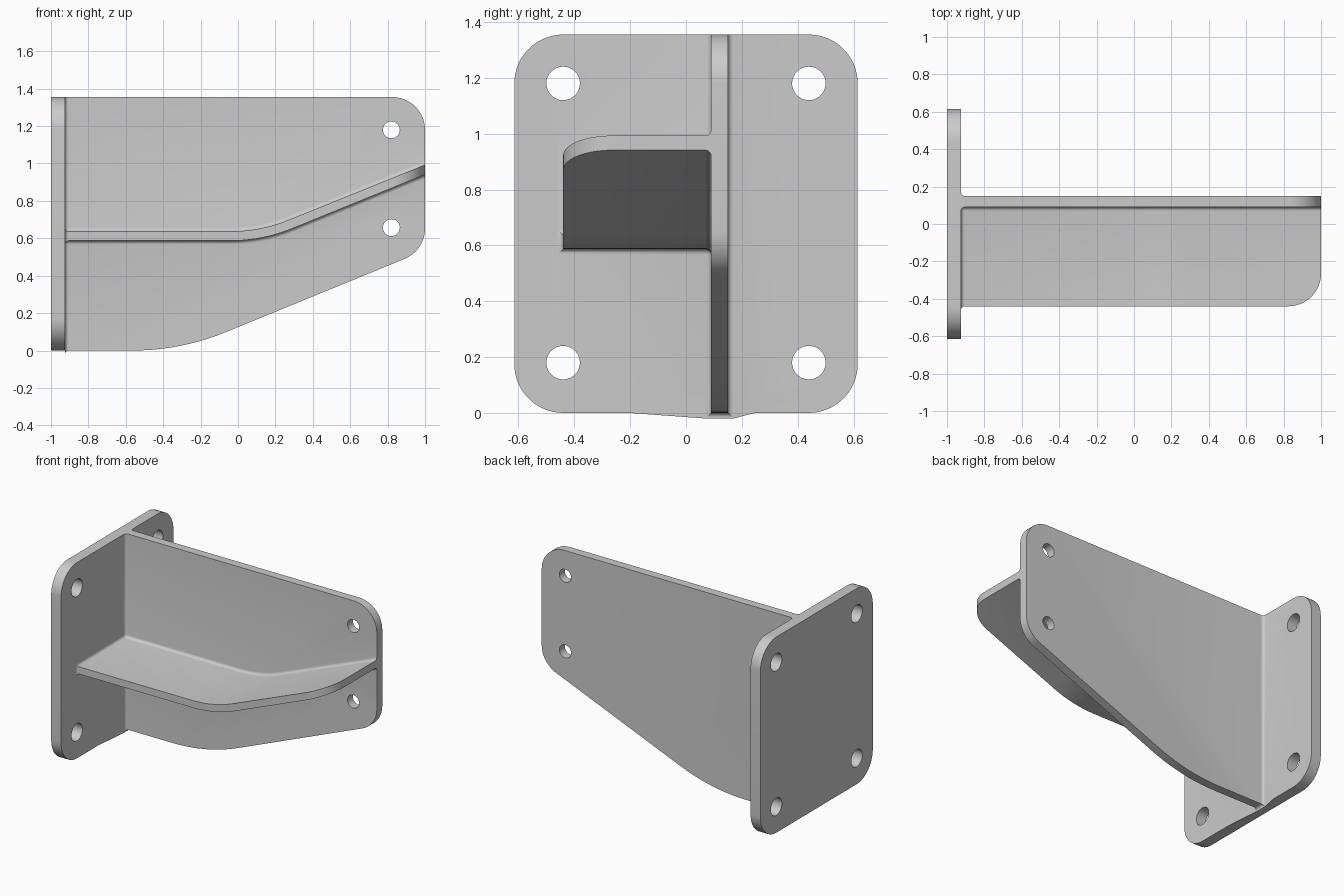
import bpy, bmesh, math
from mathutils import Vector, Matrix

cube = bpy.data.objects.get("Cube")
if cube:
    bpy.data.objects.remove(cube, do_unlink=True)

# Axis order for each sketch plane: (u, v, extrusion) mapped to x, y, z
PLANES = {
    "XZ": lambda u, v, w: (u, w, v),
    "YZ": lambda u, v, w: (w, u, v),
    "XY": lambda u, v, w: (u, v, w),
}


def rounded(corners):
    """Outline from (u, v, radius) corners, each replaced by a tangent arc."""
    outline = []
    for i, (u, v, r) in enumerate(corners):
        p = Vector((u, v))
        if r == 0:
            outline.append(p)
            continue
        a = (Vector(corners[i - 1][:2]) - p).normalized()
        b = (Vector(corners[(i + 1) % len(corners)][:2]) - p).normalized()
        half = a.angle(b) / 2
        centre = p + (a + b).normalized() * (r / math.sin(half))
        start = p + a * (r / math.tan(half)) - centre
        sweep = math.pi - 2 * half
        if a.x * b.y - a.y * b.x > 0:
            sweep = -sweep
        steps = max(10, round(abs(sweep) / math.radians(6)))
        for k in range(steps + 1):
            outline.append(centre + Matrix.Rotation(sweep * k / steps, 2) @ start)
    return outline


def extrude(name, plane, outline, low, high):
    place = PLANES[plane]
    bm = bmesh.new()
    rings = [[bm.verts.new(place(p.x, p.y, w)) for p in outline] for w in (low, high)]
    bm.faces.new(rings[0])
    bm.faces.new(rings[1])
    n = len(outline)
    for i in range(n):
        j = (i + 1) % n
        bm.faces.new((rings[0][i], rings[0][j], rings[1][j], rings[1][i]))
    bmesh.ops.recalc_face_normals(bm, faces=bm.faces)
    mesh = bpy.data.meshes.new(name)
    bm.to_mesh(mesh)
    bm.free()
    obj = bpy.data.objects.new(name, mesh)
    bpy.context.collection.objects.link(obj)
    return obj


def combine(target, other, operation):
    mod = target.modifiers.new(operation.title(), "BOOLEAN")
    mod.operation, mod.solver, mod.object = operation, "EXACT", other
    bpy.context.view_layer.objects.active = target
    bpy.ops.object.modifier_apply(modifier=mod.name)
    bpy.data.objects.remove(other, do_unlink=True)


def drill(target, plane, u, v, radius, low, high):
    circle = [Vector((u + radius * math.cos(t), v + radius * math.sin(t)))
              for t in (math.tau * k / 40 for k in range(40))]
    cutter = extrude("hole_cutter", plane, circle, low, high)
    cutter.hide_render = True
    combine(target, cutter, "DIFFERENCE")


HEIGHT, CORNER = 1.355, 0.175
PLATE_FACE, ROOT = -0.925, -0.96
HALF_WIDTH = 0.615

# Mounting plate
plate = extrude("mounting_bracket", "YZ", rounded([
    (-HALF_WIDTH, 0, CORNER), (HALF_WIDTH, 0, CORNER),
    (HALF_WIDTH, HEIGHT, CORNER), (-HALF_WIDTH, HEIGHT, CORNER)]), -1, PLATE_FACE)

# Upright web with a sloping lower edge
web = extrude("upright_web", "XZ", rounded([
    (ROOT, 0, 0), (-0.305, 0, 1.32), (1, 0.535, CORNER),
    (1, HEIGHT, CORNER), (ROOT, HEIGHT, 0)]), 0.09, 0.15)

# Bent shelf, trimmed to a rounded outer corner in plan
shelf = extrude("bent_shelf", "XZ", rounded([
    (ROOT, 0.587, 0), (0.13, 0.587, 0.87), (1, 0.941, 0),
    (1, 0.993, 0), (0.12, 0.637, 0.82), (ROOT, 0.637, 0)]), -0.6, 0.12)
plan = extrude("shelf_plan", "XY", rounded([
    (-1.2, -0.44, 0), (1, -0.44, CORNER), (1, 0.3, 0), (-1.2, 0.3, 0)]), 0.3, 1.2)
combine(shelf, plan, "INTERSECT")

combine(plate, web, "UNION")
combine(plate, shelf, "UNION")

# Weld fillets along every inside corner
bm = bmesh.new()
bm.from_mesh(plate.data)
bmesh.ops.remove_doubles(bm, verts=bm.verts, dist=0.0001)
bmesh.ops.dissolve_limit(bm, angle_limit=0.002, verts=bm.verts, edges=bm.edges)
inside = [e for e in bm.edges
          if e.is_manifold and e.calc_face_angle_signed() < -math.radians(50)]
bmesh.ops.bevel(bm, geom=inside, offset=0.02, offset_type="OFFSET",
                segments=5, profile=0.5, affect="EDGES", clamp_overlap=False)
bm.to_mesh(plate.data)
bm.free()

# Bolt holes in the plate and in the web
for y in (-0.44, 0.44):
    for z in (0.18, 1.18):
        drill(plate, "YZ", y, z, 0.06, -1.1, -0.85)
for z in (0.657, 1.18):
    drill(plate, "XZ", 0.82, z, 0.045, 0, 0.3)

bpy.ops.object.select_all(action="DESELECT")
plate.select_set(True)
bpy.context.view_layer.objects.active = plate
bpy.ops.object.shade_smooth_by_angle(angle=math.radians(30))
